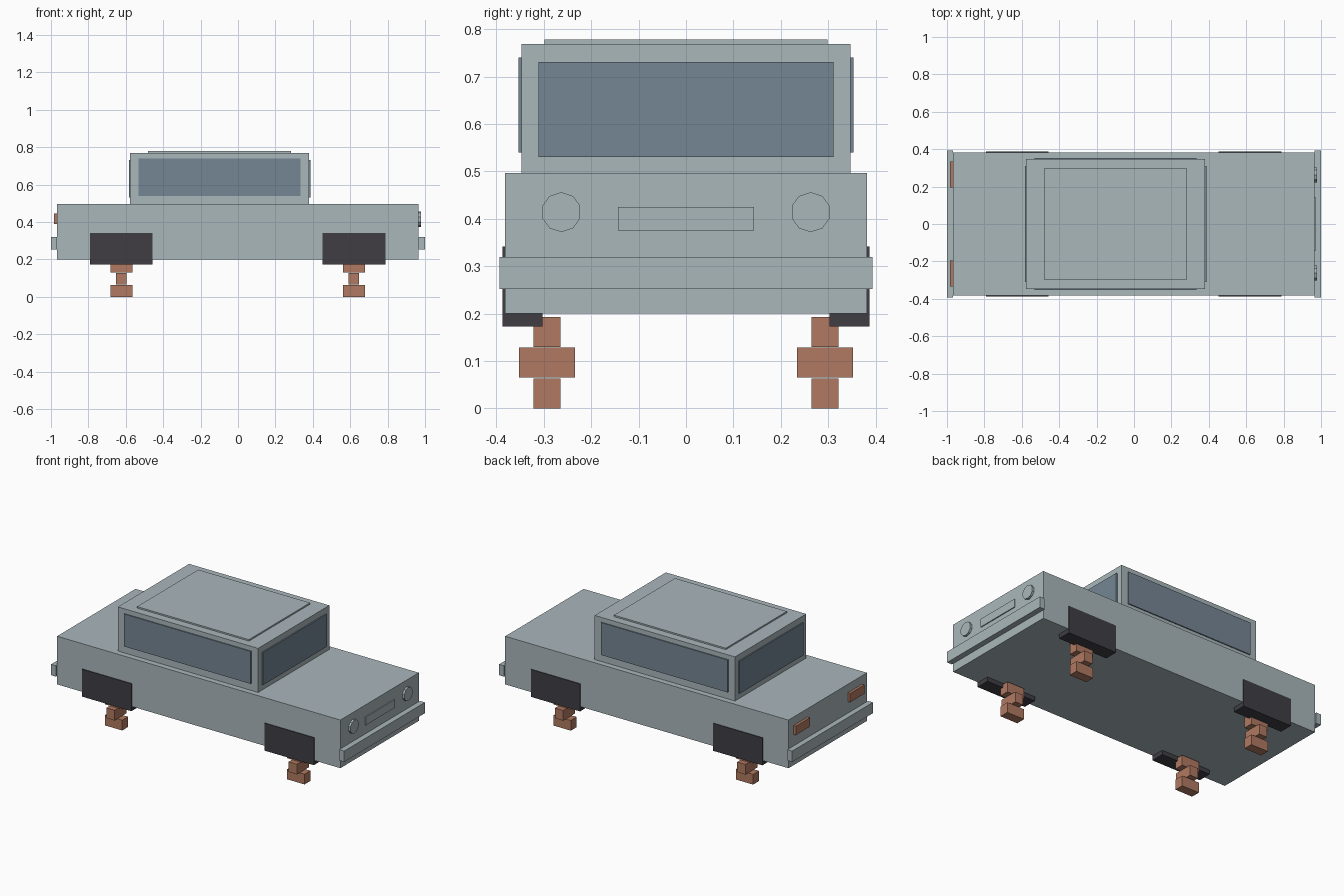
import bpy, math

if "Cube" in bpy.data.objects:
    bpy.data.objects.remove(bpy.data.objects["Cube"])


def material(name, rgb):
    m = bpy.data.materials.new(name)
    m.diffuse_color = (*rgb, 1)
    m.use_nodes = True
    m.node_tree.nodes["Principled BSDF"].inputs["Base Color"].default_value = m.diffuse_color
    return m


PAINT = material("pale_grey_paint", (0.40, 0.475, 0.50))
GLASS = material("blue_grey_glass", (0.178, 0.238, 0.296))
DARK = material("dark_trim", (0.05, 0.048, 0.056))
COPPER = material("copper", (0.44, 0.195, 0.122))


def box(name, mat, x, y, z):
    """Box from (min, max) ranges on each axis."""
    bpy.ops.mesh.primitive_cube_add(
        size=1, location=[(r[0] + r[1]) / 2 for r in (x, y, z)])
    ob = bpy.context.object
    ob.name = name
    ob.scale = [r[1] - r[0] for r in (x, y, z)]
    bpy.ops.object.transform_apply(location=False, rotation=False, scale=True)
    ob.data.materials.append(mat)
    return ob


def centred(c, half):
    return (c - half, c + half)


# Body, cabin and roof panel
box("body", PAINT, (-0.967, 0.966), (-0.382, 0.382), (0.2, 0.497))
box("cabin", PAINT, (-0.577, 0.38), (-0.347, 0.347), (0.497, 0.769))
box("roof_panel", PAINT, (-0.48, 0.283), (-0.298, 0.298), (0.769, 0.778))

# Bumpers
box("front_bumper", PAINT, (0.966, 1.0), (-0.393, 0.393), (0.252, 0.319))
box("rear_bumper", PAINT, (-1.0, -0.967), (-0.393, 0.393), (0.252, 0.319))

# Windscreens
box("front_windscreen", GLASS, (0.38, 0.388), (-0.311, 0.311), (0.53, 0.731))
box("rear_windscreen", GLASS, (-0.584, -0.577), (-0.311, 0.311), (0.53, 0.731))

# Grille
box("grille", PAINT, (0.966, 0.972), (-0.143, 0.143), (0.375, 0.425))

for s, side in ((-1, "right"), (1, "left")):
    # Side window
    box(side + "_window", GLASS, (-0.532, 0.334),
        centred(s * 0.350, 0.0035), (0.54, 0.74))

    # Ten-sided headlight
    bpy.ops.mesh.primitive_cylinder_add(
        vertices=10, radius=0.042, depth=0.014,
        location=(0.972, s * 0.263, 0.414))
    lamp = bpy.context.object
    lamp.name = side + "_headlight"
    # Spin so that corners point sideways, then face forwards
    lamp.rotation_euler = (0, math.pi / 2, 0)
    for v in lamp.data.vertices:
        x, y, z = v.co
        a = math.pi / 2
        v.co = (x * math.cos(a) - y * math.sin(a),
                x * math.sin(a) + y * math.cos(a), z)
    # A decagon corner already lies on local y after the turn
    lamp.data.materials.append(PAINT)

    # Tail light
    box(side + "_tail_light", COPPER, (-0.983, -0.967),
        centred(s * 0.265, 0.069), (0.39, 0.445))

    for cx, end in ((-0.624, "rear"), (0.62, "front")):
        # Wheel arch block
        box(f"{end}_{side}_wheel_arch", DARK, centred(cx, 0.168),
            centred(s * 0.345, 0.042), (0.173, 0.342))
        # Stack of three crossed blocks
        for i in range(3):
            hx, hy = ((0.059, 0.0285), (0.028, 0.059))[i % 2]
            box(f"{end}_{side}_support_{i + 1}", COPPER, centred(cx, hx),
                centred(s * 0.293, hy), (i * 0.065, i * 0.065 + 0.063))
